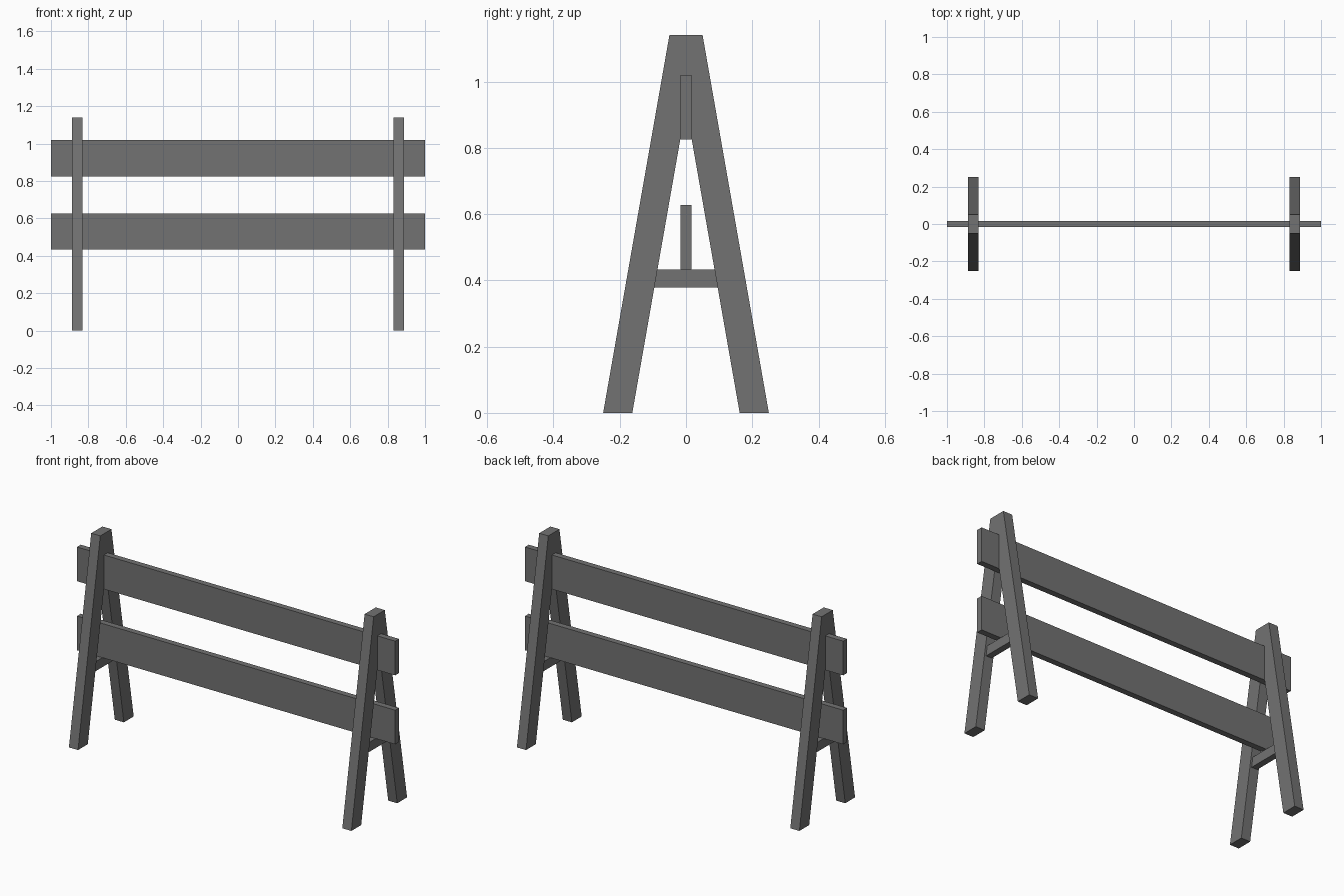
import bpy, bmesh

if "Cube" in bpy.data.objects:
    bpy.data.objects.remove(bpy.data.objects["Cube"])

FRAME_X, FRAME_W = 0.859, 0.057

# Dark grey finish shared by all parts
dark = bpy.data.materials.new("dark_grey")
dark.diffuse_color = (0.17, 0.17, 0.17, 1)
dark.use_nodes = True
dark.node_tree.nodes["Principled BSDF"].inputs["Base Color"].default_value = dark.diffuse_color


def prism(name, profile, x, width):
    """Extrude a closed (y, z) profile along x, centred on x."""
    bm = bmesh.new()
    face = bm.faces.new([bm.verts.new((x - width / 2, y, z)) for y, z in profile])
    ext = bmesh.ops.extrude_face_region(bm, geom=[face])
    moved = [v for v in ext["geom"] if isinstance(v, bmesh.types.BMVert)]
    bmesh.ops.translate(bm, verts=moved, vec=(width, 0, 0))
    bmesh.ops.recalc_face_normals(bm, faces=bm.faces)
    mesh = bpy.data.meshes.new(name)
    bm.to_mesh(mesh)
    bm.free()
    mesh.materials.append(dark)
    obj = bpy.data.objects.new(name, mesh)
    bpy.context.collection.objects.link(obj)
    return obj


def mirrored(half):
    """Complete a half profile by reflecting it across y = 0."""
    return half + [(-y, z) for y, z in reversed(half)]


# A-shaped end frames, each with a slimmer crossbar between the legs
a_frame = mirrored([(0.017, 0.827), (0.162, 0), (0.25, 0), (0.05, 1.14)])
crossbar = mirrored([(0.096, 0.379), (0.087, 0.433)])
for side, x in (("left", -FRAME_X), ("right", FRAME_X)):
    prism(f"{side}_a_frame", a_frame, x, FRAME_W)
    prism(f"{side}_crossbar", crossbar, x, 0.036)

# Horizontal boards running through the frames
for name, z0, z1 in (("lower_board", 0.433, 0.627), ("upper_board", 0.825, 1.019)):
    prism(name, mirrored([(0.017, z0), (0.017, z1)]), 0, 2.0)
